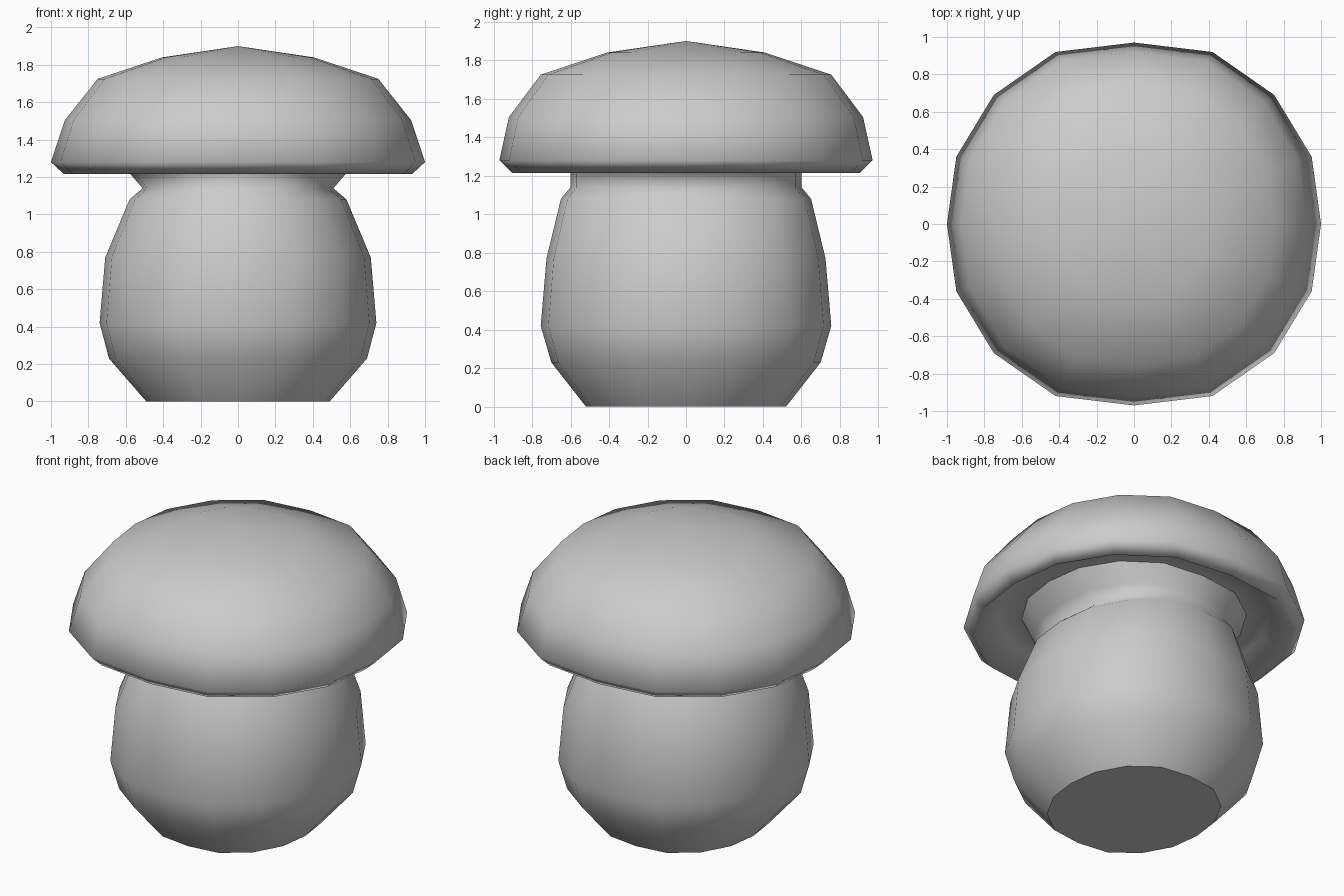
import bpy, bmesh

if "Cube" in bpy.data.objects:
    bpy.data.objects.remove(bpy.data.objects["Cube"])

# One quadrant of the slightly squarish 16-sided cross-section
QUAD = [(1, 0), (.95, .371), (.75, .711), (.42, .948)]


def outline():
    pts = list(QUAD) + [(0, 1)]
    pts += [(-x, y) for x, y in reversed(QUAD)]
    pts += [(x, -y) for x, y in reversed(pts[1:8])]
    return pts


def loft(name, rings, apex=None, floor=False):
    """Skin rings of (half width x, half depth y, height)."""
    bm = bmesh.new()
    loops = [[bm.verts.new((x * rx, y * ry, z)) for x, y in outline()]
             for rx, ry, z in rings]
    n = len(loops[0])
    for a, b in zip(loops, loops[1:]):
        for i in range(n):
            j = (i + 1) % n
            bm.faces.new((a[i], a[j], b[j], b[i]))
    if apex is not None:
        tip = bm.verts.new((0, 0, apex))
        for i in range(n):
            bm.faces.new((loops[-1][i], loops[-1][(i + 1) % n], tip))
    for f in bm.faces:
        f.smooth = True
    if floor:
        base = bm.faces.new(list(reversed(loops[0])))
        for e in base.edges:
            e.smooth = False
    mesh = bpy.data.meshes.new(name)
    bm.to_mesh(mesh)
    bm.free()
    obj = bpy.data.objects.new(name, mesh)
    bpy.context.collection.objects.link(obj)
    return obj


# Stem: flat base, bulging body, shoulder and flared neck
loft("stem", [(.49, .52, 0), (.69, .70, .23), (.74, .755, .42),
              (.71, .725, .77), (.58, .65, 1.08), (.51, .60, 1.14),
              (.57, .60, 1.21), (.66, .64, 1.33)], floor=True)

# Cap: recessed underside, rim and dome
loft("cap", [(.66, .64, 1.33), (.80, .78, 1.34), (.93, .905, 1.215),
             (1.0, .97, 1.28), (.925, .92, 1.505), (.75, .755, 1.725),
             (.405, .41, 1.84)], apex=1.90)
